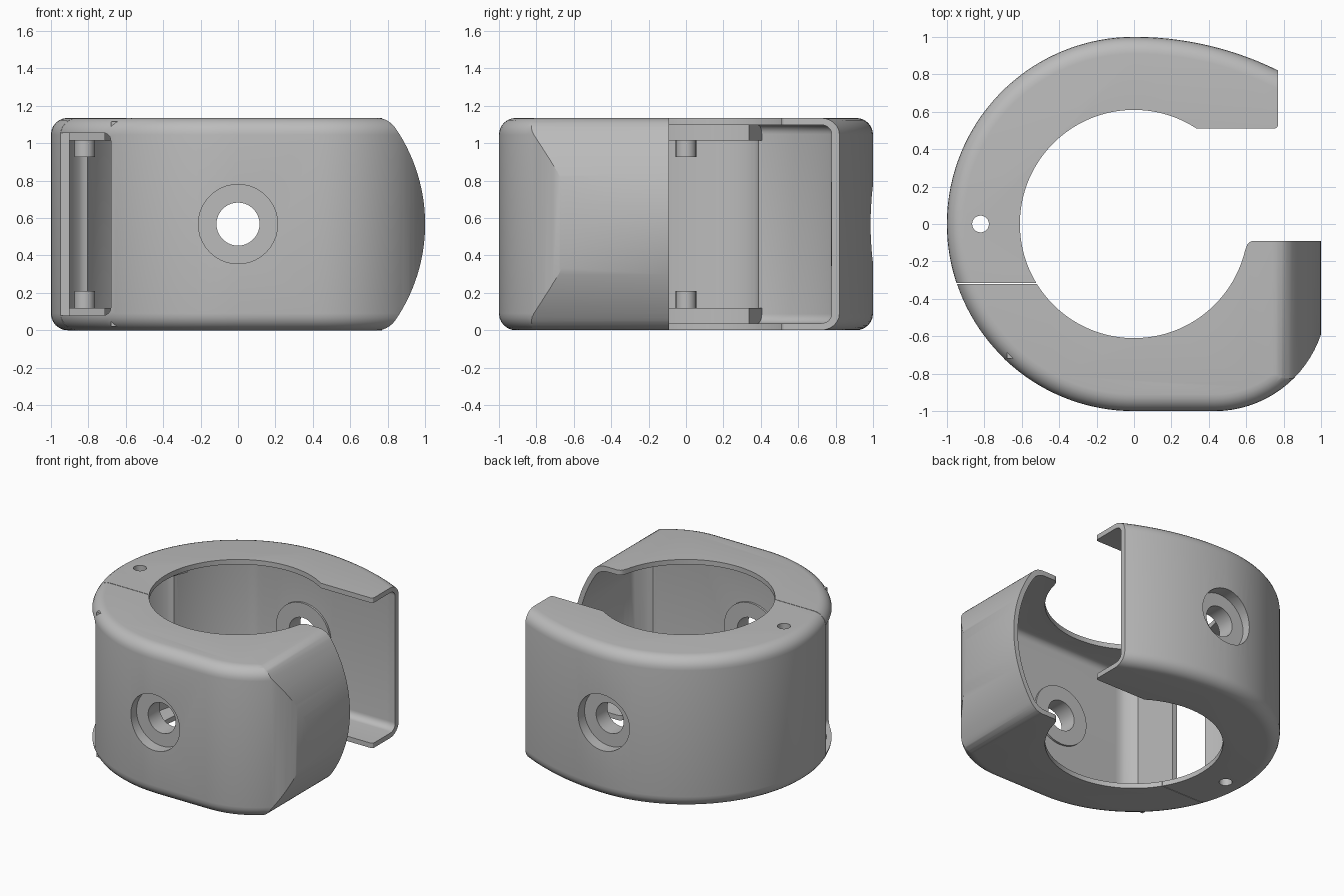
import bpy, bmesh, math
from math import pi, sin, cos, asin, acos, sqrt

if "Cube" in bpy.data.objects:
    bpy.data.objects.remove(bpy.data.objects["Cube"])

HEIGHT, WALL, BORE, SEAM = 1.135, 0.037, 0.61, -0.318
MID = HEIGHT / 2
HINGE_X = -0.82
FLAT = 0.79      # flat inner wall behind each screw

grey = bpy.data.materials.new("plain_grey")
grey.use_nodes = True
colour = (0.5, 0.5, 0.5, 1)
grey.diffuse_color = colour
grey.node_tree.nodes["Principled BSDF"].inputs["Base Color"].default_value = colour


def arc(cx, cy, r, a0, a1, n):
    return [(cx + r * cos(a0 + (a1 - a0) * i / n), cy + r * sin(a0 + (a1 - a0) * i / n))
            for i in range(n + 1)]


def loft(name, rings):
    """Closed solid through matching rings of 3D points."""
    bm = bmesh.new()
    loops = [[bm.verts.new(p) for p in ring] for ring in rings]
    n = len(loops[0])
    for a, b in zip(loops, loops[1:]):
        for i in range(n):
            j = (i + 1) % n
            bm.faces.new((a[i], a[j], b[j], b[i]))
    bm.faces.new(loops[0])
    bm.faces.new(loops[-1])
    bmesh.ops.recalc_face_normals(bm, faces=bm.faces)
    mesh = bpy.data.meshes.new(name)
    bm.to_mesh(mesh)
    bm.free()
    mesh.materials.append(grey)
    ob = bpy.data.objects.new(name, mesh)
    bpy.context.collection.objects.link(ob)
    return ob


def prism_z(name, outline, z0, z1):
    return loft(name, [[(x, y, z) for x, y in outline] for z in (z0, z1)])


def prism_y(name, outline, y0, y1):
    return loft(name, [[(x, y, z) for x, z in outline] for y in (y0, y1)])


def combine(target, tool, operation):
    mod = target.modifiers.new("combine", 'BOOLEAN')
    mod.operation, mod.solver, mod.object = operation, 'EXACT', tool
    bpy.context.view_layer.objects.active = target
    bpy.ops.object.modifier_apply(modifier=mod.name)
    bpy.data.objects.remove(tool)


def rounded_body(name, outline, z0, z1, inset, r):
    """Solid whose outer wall rolls over into the flat top and bottom."""
    steps = [i * pi / 12 for i in range(7)]
    lower = [(z0 + r * (1 - cos(a)), r * (1 - sin(a))) for a in steps]
    upper = [(z0 + z1 - z, t) for z, t in reversed(lower)]
    return loft(name, [[(x, y, z) for x, y in outline(inset + t)] for z, t in lower + upper])


# Outlines seen from above; a positive grow gives the hollow inside
def back_outline(t, grow=0.0):
    r, end, seam = 1 - t - (0.07 if grow else 0), 0.77 + grow, SEAM + 0.002 - grow
    wide, bore, edge = 1.74 - t, BORE - 2 * grow, 0.51 - 2 * grow
    pts = arc(0, 0, r, pi - asin(seam / r), pi / 2, 40)
    pts += arc(0, -0.74, wide, pi / 2 - 0.01, acos(end / wide), 14)
    if grow:
        pts = [(x, min(y, FLAT + WALL - t)) for x, y in pts]
    pts += arc(end - 0.02, edge + 0.02, 0.02, 0, -pi / 2, 3)
    pts += arc(0, 0, bore, asin(edge / bore), pi - asin(seam / bore), 40)
    return pts


def front_outline(t, grow=0.0):
    r, end, seam = 1 - t, -0.09 + grow, SEAM - 0.002 + grow
    bore = BORE - 2 * grow
    pts = arc(0, 0, r, pi - asin(seam / r), 1.5 * pi, 28)
    pts += arc(0.43, -0.4, 0.6 - t, -pi / 2, 0, 20)
    if grow:
        pts = [(x, max(y, t - FLAT - WALL)) for x, y in pts]
    pts += [(1.03 - t, end)]
    pts += arc(0.64 - 2 * grow, end - 0.04, 0.04, pi / 2, pi * 0.95, 4)
    pts += arc(0, 0, bore, -0.23, -pi - asin(seam / bore), 40)
    return pts


def bulged_limit(inset):
    """Block with a bulging +x side and soft corners that trims the front half."""
    r, half = 0.91 - inset, MID - inset
    a = asin((half - 0.05) / r)
    side = arc(0.09, MID, r, -a, a, 28)
    x = side[-1][0]
    corner = []
    for i in range(1, 7):
        u = i / 6
        corner.append((x - 0.08 * u * (1 - u) - 0.1 * u * u, half - 0.05 * (1 - u) ** 2))
    top = [(cx, MID + cz) for cx, cz in corner] + [(-1.2, MID + half)]
    bottom = [(cx, HEIGHT - cz) for cx, cz in reversed(top)]
    return prism_y("limit", bottom + side + top, -1.3, 0.3)


def make_half(name, outline, side):
    half = rounded_body(name, outline, 0, HEIGHT, 0, 0.09)
    hollow = rounded_body("hollow", lambda t: outline(t, 0.03), WALL, HEIGHT - WALL, WALL, 0.05)
    if side < 0:
        combine(half, bulged_limit(0), 'INTERSECT')
        combine(hollow, bulged_limit(WALL), 'INTERSECT')
    combine(half, hollow, 'DIFFERENCE')
    # Low screw boss with counterbore and through hole
    for r, y0, y1, op in ((0.225, 0.775, 0.9, 'UNION'), (0.212, 0.91, 1.1, 'DIFFERENCE'),
                          (0.115, 0.6, 1.1, 'DIFFERENCE')):
        tool = prism_y("tool", arc(0, MID, r, 0, 2 * pi, 40)[:-1], side * y0, side * y1)
        combine(half, tool, op)
    return half


back = make_half("back_shell", back_outline, 1)
front = make_half("front_shell", front_outline, -1)

# Hinge pocket in the back wall, running out in a rounded end
pocket = []
for i in range(13):
    u = 1 - i / 12
    r, a = 0.885 + 0.07 * sqrt(1 - u * u), pi * (0.95 - 0.095 * u)
    pocket.append((r * cos(a), r * sin(a)))
pocket += arc(0, 0, 0.955, pi * 0.96, pi * 1.12, 14) + arc(0, 0, 0.75, pi * 1.12, pi * 0.855, 20)
combine(back, prism_z("pocket", pocket, 0.08, HEIGHT - 0.08), 'DIFFERENCE')

# Hinge pads and hollow pivot sleeves on the back half
for low, high, tip in ((0.03, 0.12, 0.21), (HEIGHT - 0.12, HEIGHT - 0.03, HEIGHT - 0.21)):
    pad = arc(0, 0, 0.97, pi * 0.85, pi * 1.09, 16) + arc(0, 0, 0.74, pi * 1.09, pi * 0.85, 16)
    combine(back, prism_z("pad", pad, low, high), 'UNION')
    sleeve = arc(HINGE_X, 0, 0.055, 0, 2 * pi, 24)[:-1]
    combine(back, prism_z("sleeve", sleeve, min(low + 0.02, tip), max(high - 0.02, tip)), 'UNION')
pivot = arc(HINGE_X, 0, 0.045, 0, 2 * pi, 24)[:-1]
combine(back, prism_z("pivot", pivot, -0.1, HEIGHT + 0.1), 'DIFFERENCE')

# Rounded window in the front half beside the hinge
c, lo, hi = 0.04, 0.08, 1.055
window = [(-1.2, lo)] + arc(-0.68 - c, lo + c, c, -pi / 2, 0, 6)
window += arc(-0.68 - c, hi - c, c, 0, pi / 2, 6) + [(-1.2, hi)]
combine(front, prism_y("window", window, -1.1, -0.2), 'DIFFERENCE')

# Web that closes the front half off from the window
web = [(-0.68, -0.72), (-0.64, -0.72), (-0.64, -0.35), (-0.68, -0.35)]
combine(front, prism_z("web", web, 0.02, HEIGHT - 0.02), 'UNION')

# Smooth shading with crisp rims
for ob in (back, front):
    bpy.ops.object.select_all(action='DESELECT')
    ob.select_set(True)
    bpy.context.view_layer.objects.active = ob
    bpy.ops.object.shade_smooth_by_angle(angle=math.radians(30))
